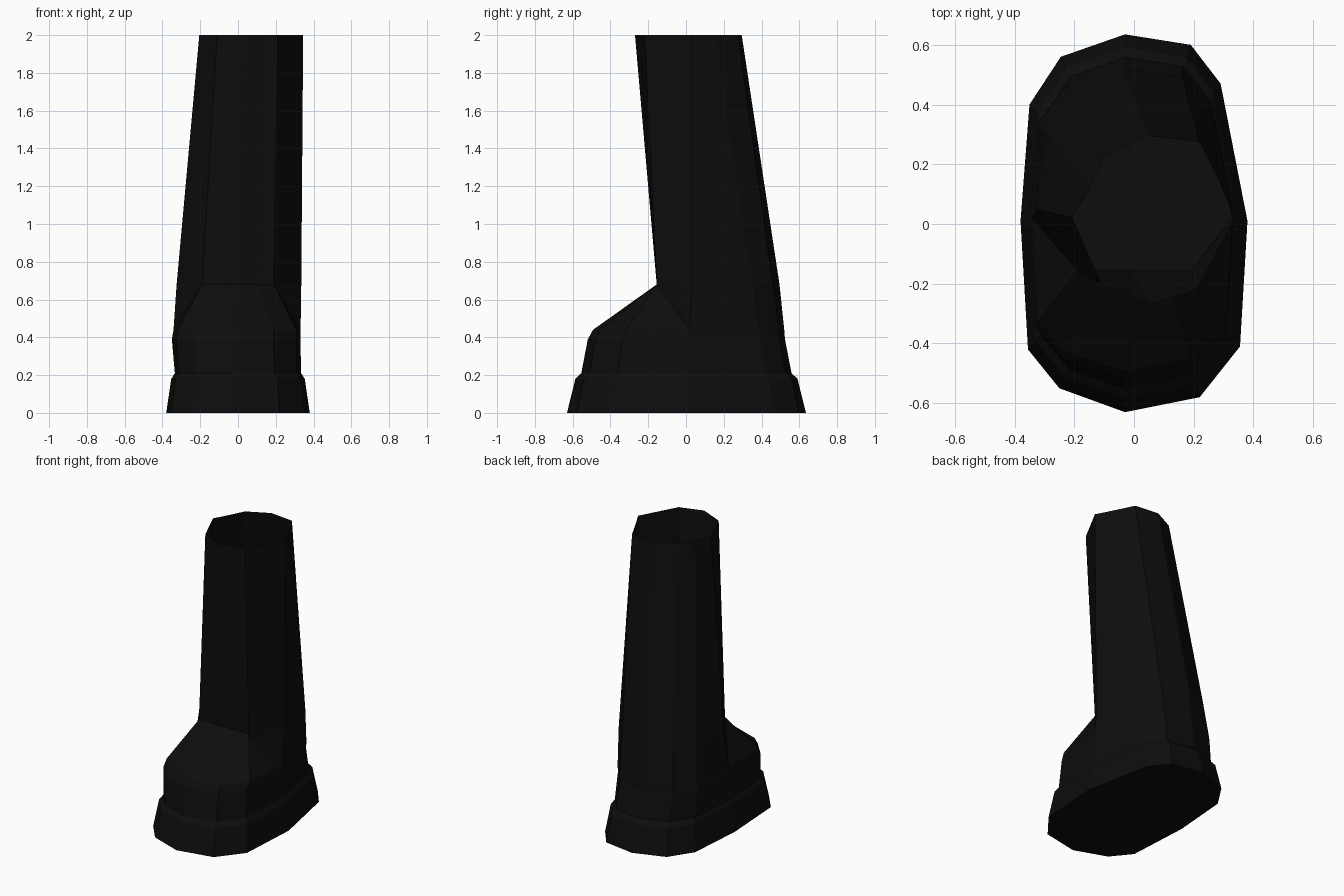
import bpy
import bmesh

default_cube = bpy.data.objects.get("Cube")
if default_cube:
    bpy.data.objects.remove(default_cube, do_unlink=True)

# Single colour for the whole boot
black = bpy.data.materials.new("black_leather")
black.use_nodes = True
BLACK = (0.004, 0.004, 0.004, 1)
black.diffuse_color = BLACK
shader = black.node_tree.nodes["Principled BSDF"]
shader.inputs["Base Color"].default_value = BLACK
shader.inputs["Roughness"].default_value = 0.9

# Outlines run counter-clockwise from the front centre, twelve points each
SOLE = [(-.03, -.63), (.22, -.58), (.355, -.41), (.38, .01),
        (.29, .47), (.19, .6), (-.03, .635), (-.245, .56),
        (-.35, .4), (-.38, .01), (-.355, -.42), (-.25, -.55)]
ANKLE = [(0, -.155), (.1, -.155), (.19, -.155), (.335, .03),
         (.27, .35), (.17, .46), (-.03, .495), (-.2, .43),
         (-.29, .3), (-.325, .05), (-.19, -.155), (-.1, -.155)]
RIM = [(.05, -.27), (.13, -.245), (.21, -.22), (.345, .03),
       (.28, .155), (.22, .275), (.05, .295), (-.1, .22),
       (-.15, .12), (-.205, .02), (-.11, -.2), (-.03, -.235)]


def scaled(outline, sx, sy, dx=0, dy=0):
    return [(x * sx + dx, y * sy + dy) for x, y in outline]


def loft(name, rings, cap_bottom=False, creases=None):
    """Skin a stack of (outline, height) rings; creases maps a ring step
    to the columns whose quad is split, with the diagonal's direction."""
    bm = bmesh.new()
    loops = [[bm.verts.new((x, y, z)) for x, y in outline]
             for outline, z in rings]
    count = len(loops[0])
    for step, (low, high) in enumerate(zip(loops, loops[1:])):
        for i in range(count):
            j = (i + 1) % count
            rising = (creases or {}).get((step, i))
            if rising is None:
                bm.faces.new((low[i], low[j], high[j], high[i]))
            elif rising:
                bm.faces.new((low[i], low[j], high[j]))
                bm.faces.new((low[i], high[j], high[i]))
            else:
                bm.faces.new((low[i], low[j], high[i]))
                bm.faces.new((low[j], high[j], high[i]))
    if cap_bottom:
        bm.faces.new(loops[0][::-1])
    mesh = bpy.data.meshes.new(name)
    bm.to_mesh(mesh)
    bm.free()
    mesh.materials.append(black)
    boot_part = bpy.data.objects.new(name, mesh)
    bpy.context.collection.objects.link(boot_part)
    return boot_part


# Flared sole with a bevelled upper edge
sole_top = scaled(SOLE, .88, .88)
loft("sole", [(SOLE, 0), (scaled(SOLE, .93, .93), .18), (sole_top, .21)],
     cap_bottom=True)

# Foot, instep and the open, leaning shaft
toe_side = scaled(SOLE, .895, .825, dx=-.01)
toe_top = scaled(SOLE, .885, .8, dx=-.005, dy=.012)
loft("upper", [(sole_top, .21), (toe_side, .39), (toe_top, .44),
               (ANKLE, .68), (RIM, 2)],
     creases={(2, 2): False, (2, 9): True})
